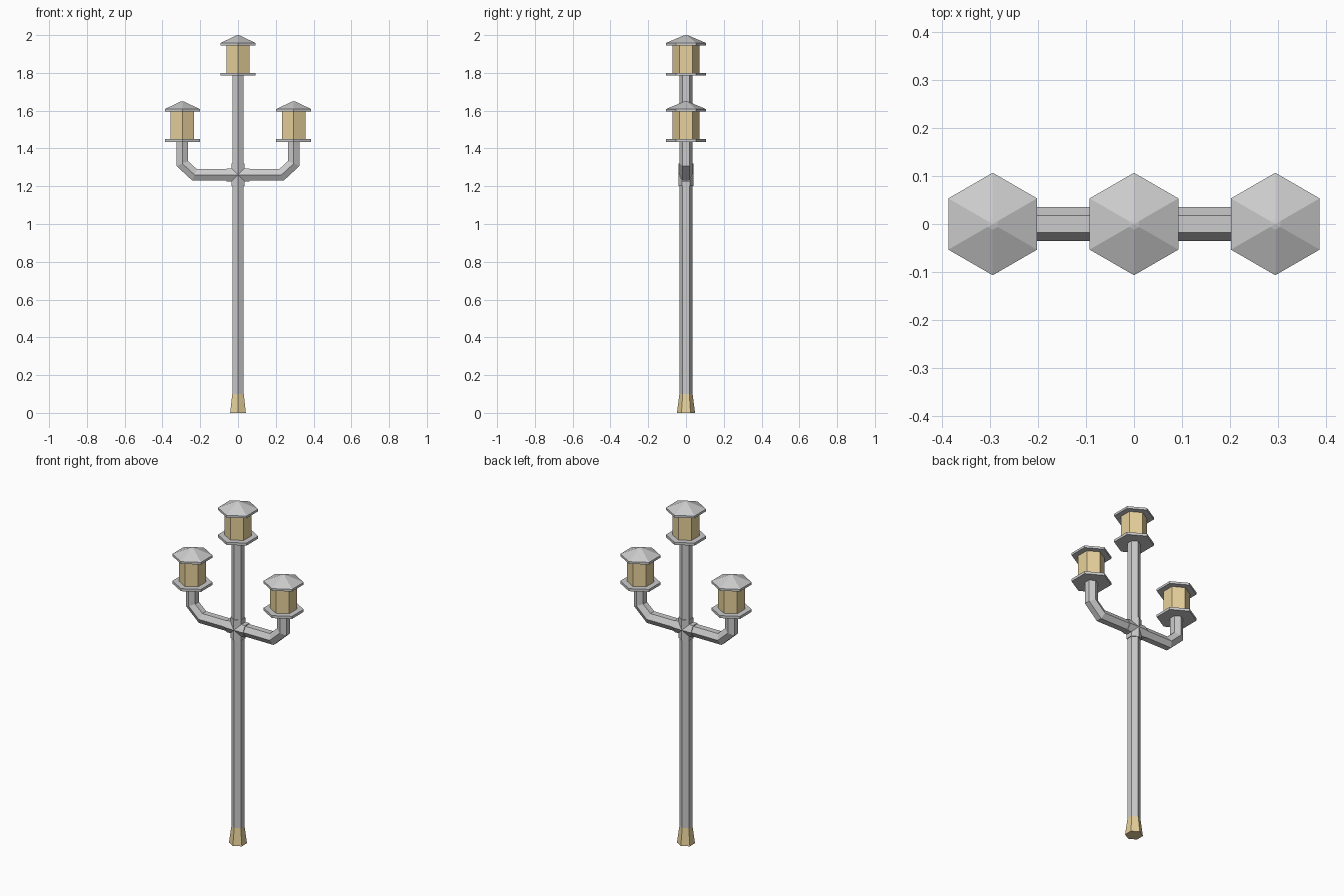
import bpy, bmesh
from math import sin, cos, pi
from mathutils import Vector

if "Cube" in bpy.data.objects:
    bpy.data.objects.remove(bpy.data.objects["Cube"])

gold = bpy.data.materials.new("gold")
gold.diffuse_color = (0.8, 0.64, 0.33, 1)
gold.use_nodes = True
gold.node_tree.nodes["Principled BSDF"].inputs["Base Color"].default_value = gold.diffuse_color
SIDES = 6


def skin(name, rings, material=None):
    """Join a list of hexagonal rings into a closed, flat-shaded solid."""
    bm = bmesh.new()
    loops = [[bm.verts.new(p) for p in ring] for ring in rings]
    for a, b in zip(loops, loops[1:]):
        for i in range(SIDES):
            j = (i + 1) % SIDES
            bm.faces.new((a[i], a[j], b[j], b[i]))
    bm.faces.new(loops[0][::-1])
    bm.faces.new(loops[-1])
    bmesh.ops.recalc_face_normals(bm, faces=bm.faces)
    mesh = bpy.data.meshes.new(name)
    bm.to_mesh(mesh)
    bm.free()
    obj = bpy.data.objects.new(name, mesh)
    bpy.context.collection.objects.link(obj)
    if material:
        mesh.materials.append(material)
    return obj


def prism(name, profile, x=0, z=0, material=None):
    """Upright hexagonal solid from (radius, height) pairs, corners facing +-y."""
    rings = [[(x + r * sin(i * pi / 3), r * cos(i * pi / 3), z + h)
              for i in range(SIDES)] for r, h in profile]
    return skin(name, rings, material)


def tube(name, path, r):
    """Hexagonal tube with mitred corners along (x, z) points."""
    pts = [Vector((x, 0, z)) for x, z in path]
    dirs = [(b - a).normalized() for a, b in zip(pts, pts[1:])]
    rings = []
    for i, p in enumerate(pts):
        d0, d1 = dirs[max(i - 1, 0)], dirs[min(i, len(dirs) - 1)]
        t = (d0 + d1).normalized()
        side = Vector((-t.z, 0, t.x)) / t.dot(d0)
        rings.append([p + Vector((0, r * cos(k * pi / 3), 0)) + side * r * sin(k * pi / 3)
                      for k in range(SIDES)])
    return skin(name, rings)


def lantern(name, x, z):
    prism(name + "_plate", [(0.107, 0), (0.107, 0.015)], x, z)
    prism(name + "_glass", [(0.071, 0.015), (0.071, 0.16)], x, z, gold)
    prism(name + "_roof", [(0.107, 0.16), (0.107, 0.173), (0.012, 0.213), (0.002, 0.215)], x, z)


# Post and foot
prism("post_foot", [(0.048, 0), (0.035, 0.1)], material=gold)
prism("post", [(0.035, 0.1), (0.035, 1.785)])

# Arms: one bent tube running from lantern to lantern
half = [(0.23, 1.26), (0.295, 1.32), (0.295, 1.435)]
tube("arms", [(-x, z) for x, z in reversed(half)] + half, 0.035)

# Cross-shaped joint
tube("joint_sleeve_across", [(-0.06, 1.26), (0.06, 1.26)], 0.04)
prism("joint_sleeve_upright", [(0.04, 1.20), (0.04, 1.32)])

# Lanterns
lantern("top_lantern", 0, 1.785)
lantern("left_lantern", -0.295, 1.435)
lantern("right_lantern", 0.295, 1.435)
